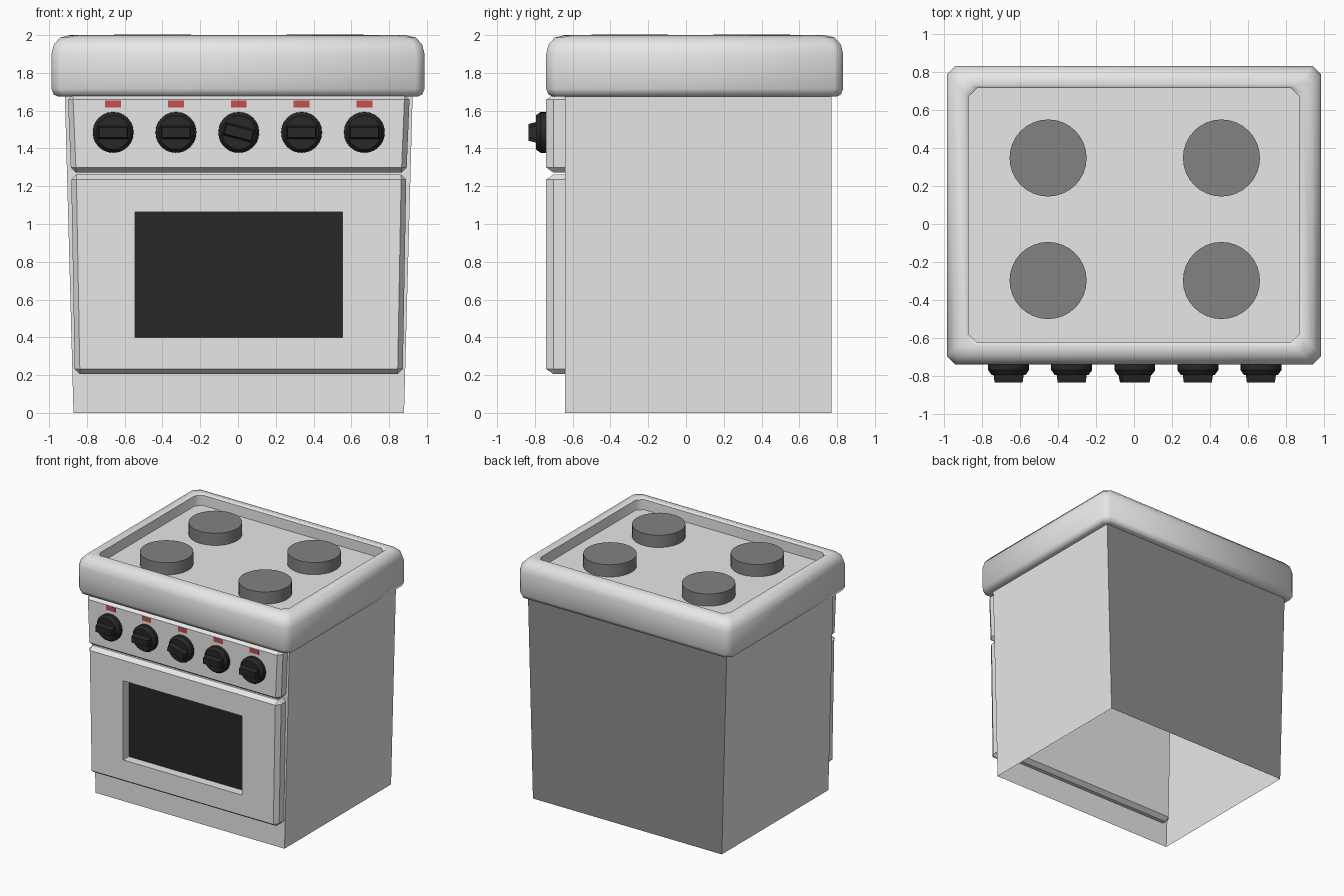
import bpy, bmesh, math
from mathutils import Matrix

if "Cube" in bpy.data.objects:
    bpy.data.objects.remove(bpy.data.objects["Cube"])


def mat(name, r, g, b):
    m = bpy.data.materials.new(name)
    m.diffuse_color = (r, g, b, 1)
    m.use_nodes = True
    m.node_tree.nodes["Principled BSDF"].inputs["Base Color"].default_value = m.diffuse_color
    return m


ENAMEL = mat("light_grey_enamel", 0.8, 0.8, 0.8)
BACK = mat("dark_grey_back", 0.27, 0.27, 0.27)
PLATE = mat("hotplate_grey", 0.225, 0.225, 0.225)
BLACK = mat("black_plastic", 0.021, 0.021, 0.021)
RED = mat("red_marker", 0.54, 0.08, 0.075)
SHIFT = 0.004  # slight sideways offset of everything below the worktop


def finish(name, bm, mats, smooth=None, dx=SHIFT):
    bmesh.ops.recalc_face_normals(bm, faces=bm.faces[:])
    bm.transform(Matrix.Translation((dx, 0, 0)))
    me = bpy.data.meshes.new(name)
    bm.to_mesh(me)
    bm.free()
    ob = bpy.data.objects.new(name, me)
    bpy.context.collection.objects.link(ob)
    for m in mats:
        me.materials.append(m)
    if smooth:
        bpy.ops.object.select_all(action='DESELECT')
        bpy.context.view_layer.objects.active = ob
        ob.select_set(True)
        bpy.ops.object.shade_smooth_by_angle(angle=math.radians(smooth))
    return ob


def loft(bm, rings, start=True, end=True):
    """Skin a list of equal-length point rings, with optional end caps."""
    vr = [[bm.verts.new(p) for p in ring] for ring in rings]
    n = len(vr[0])
    for a, b in zip(vr, vr[1:]):
        for i in range(n):
            j = (i + 1) % n
            bm.faces.new((a[i], a[j], b[j], b[i]))
    if start:
        bm.faces.new(vr[0][::-1])
    if end:
        bm.faces.new(vr[-1])


def rect(hx, y0, y1, z):
    return [(-hx, y0, z), (hx, y0, z), (hx, y1, z), (-hx, y1, z)]


def rim(d, z, c=0.045):
    """Corner-cut rectangle, inset by d from the worktop outline."""
    x, y0, y1 = 0.987 - d, -0.74 + d, 0.832 - d
    return [(-x + c, y0, z), (x - c, y0, z), (x, y0 + c, z), (x, y1 - c, z),
            (x - c, y1, z), (-x + c, y1, z), (-x, y1 - c, z), (-x, y0 + c, z)]


def block(z0, z1, w0, w1):
    """Bevelled slab set into the body front, widening from w0 to w1."""
    bm = bmesh.new()
    loft(bm, [rect(1, -0.74, -0.57, z0), rect(1, -0.74, -0.57, z1)])
    squash = 0.7
    for v in bm.verts:
        v.co.y *= squash
    bmesh.ops.bevel(bm, geom=bm.edges[:], offset=0.027, segments=1, affect='EDGES')
    for v in bm.verts:
        v.co.y /= squash
        half = w0 + (w1 - w0) * (v.co.z - z0) / (z1 - z0)
        v.co.x -= math.copysign(1 - half, v.co.x)
    return bm


# tapered body shell, open underneath, with a darker back
bm = bmesh.new()
loft(bm, [rect(0.875, -0.64, 0.77, 0), rect(0.921, -0.64, 0.77, 1.70)], False, False)
for f in bm.faces:
    if f.calc_center_median().y > 0.7:
        f.material_index = 1
finish("body", bm, [ENAMEL, BACK])

# worktop with rounded rim and sunken hob floor
bm = bmesh.new()
loft(bm, [rim(d, z) for d, z in [
    (0.035, 1.675), (0.012, 1.685), (0, 1.715), (0, 1.90), (0.012, 1.95),
    (0.045, 1.987), (0.097, 2.0), (0.115, 1.985), (0.115, 1.90)]])
finish("worktop", bm, [ENAMEL], 46, 0)

# hotplates
for x in (-0.457, 0.457):
    for y in (-0.298, 0.348):
        bm = bmesh.new()
        bmesh.ops.create_cone(bm, cap_ends=True, segments=32, radius1=0.203,
                              radius2=0.203, depth=0.11,
                              matrix=Matrix.Translation((x, y, 1.947)))
        finish("hotplate", bm, [PLATE], 30)

# control panel
finish("control_panel", block(1.272, 1.685, 0.888, 0.905), [ENAMEL])

# oven door with a recessed dark window
bm = block(0.205, 1.262, 0.868, 0.887)
bm.normal_update()
front = min(bm.faces, key=lambda f: f.calc_center_median().y)
c = front.calc_center_median()
outer = sorted(front.verts, key=lambda v: math.atan2(v.co.z - c.z, v.co.x - c.x))
bm.faces.remove(front)
corners = [(-0.55, 0.40), (0.55, 0.40), (0.55, 1.063), (-0.55, 1.063)]
lip, back = ([bm.verts.new((x, y, z)) for x, z in corners] for y in (-0.74, -0.665))
for a, b in ((outer, lip), (lip, back)):
    for i in range(4):
        j = (i + 1) % 4
        bm.faces.new((a[i], a[j], b[j], b[i]))
bm.faces.new(back).material_index = 1
finish("oven_door", bm, [ENAMEL, BLACK])

# knobs with grips, and the red markers above them
for i in range(5):
    x = (i - 2) * 0.3325
    spin = Matrix.Rotation(math.radians(15 if i == 2 else 0), 4, 'Y')
    place = Matrix.Translation((x, 0, 1.485)) @ spin

    bm = bmesh.new()
    loft(bm, [[(r * math.cos(t * math.tau / 24), y, r * math.sin(t * math.tau / 24))
               for t in range(24)]
              for r, y in [(0.108, -0.735), (0.108, -0.77), (0.09, -0.795)]])
    loft(bm, [[(sx * w, y, sz * h) for sx, sz in ((-1, -1), (1, -1), (1, 1), (-1, 1))]
              for w, h, y in [(0.08, 0.036, -0.79), (0.074, 0.026, -0.835)]])
    bm.transform(place)
    finish("knob", bm, [BLACK], 30)

    bm = bmesh.new()
    bmesh.ops.create_cube(bm, size=1, matrix=Matrix.Translation((x, -0.739, 1.635))
                          @ Matrix.Diagonal((0.084, 0.006, 0.037, 1)))
    finish("knob_marker", bm, [RED])
